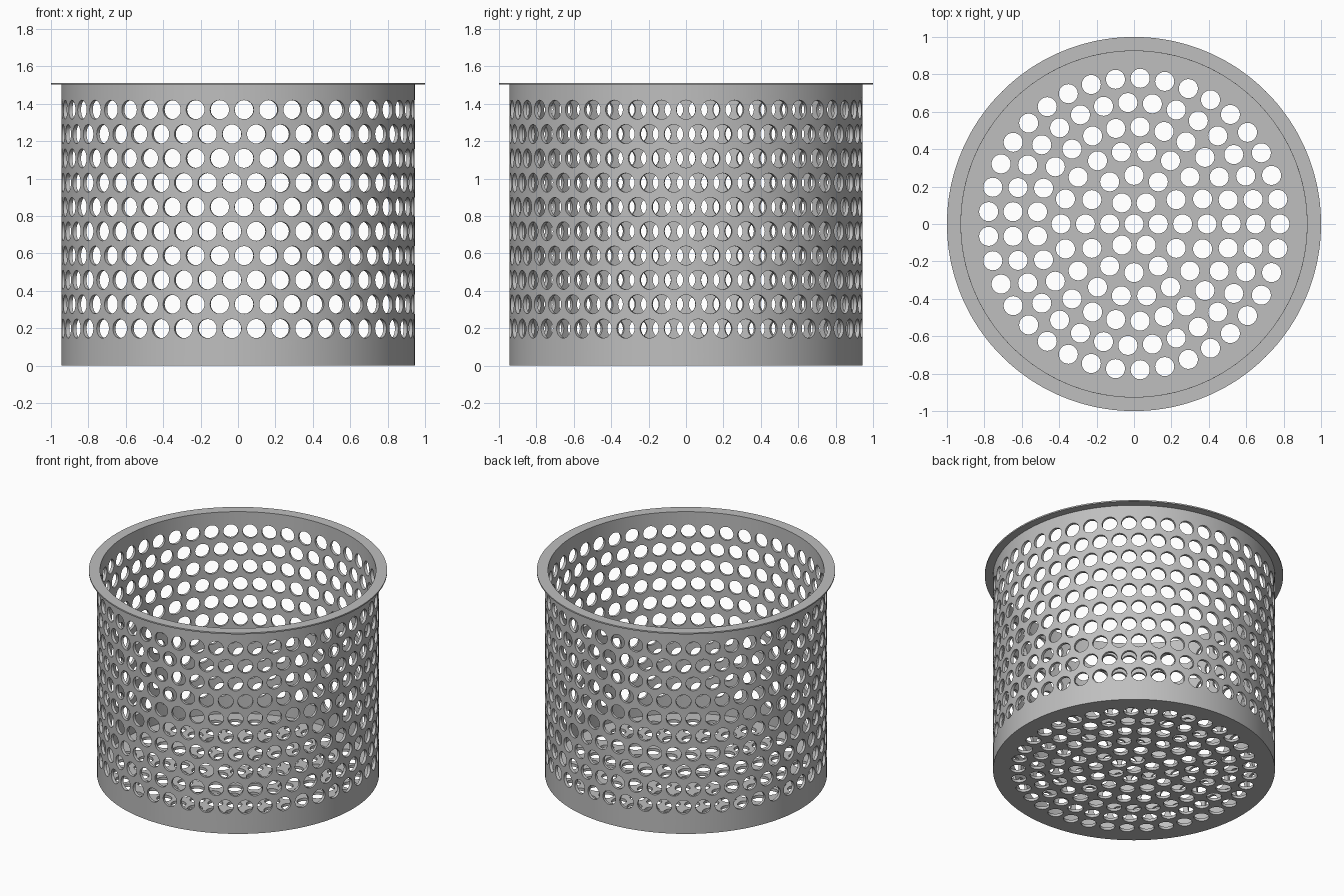
import bpy, bmesh
from math import pi, tau, sin, cos, floor

if "Cube" in bpy.data.objects:
    bpy.data.objects.remove(bpy.data.objects["Cube"], do_unlink=True)

OUTER, INNER, LIP = 0.945, 0.925, 1.0     # radii
HEIGHT, SHEET, LIP_T = 1.512, 0.02, 0.01  # height and thicknesses
PITCH, HOLE = 0.13, 0.051                 # hole spacing and radius
ROWS, COLS, SIDE = 10, 45, 6              # wall holes, points per cell side
FIRST = 0.198                             # height of lowest hole row

steel = bpy.data.materials.new("steel grey")
steel.use_nodes = True
grey = (0.52, 0.52, 0.52, 1)
steel.diffuse_color = grey
steel.node_tree.nodes["Principled BSDF"].inputs["Base Color"].default_value = grey


def finish(obj):
    """Apply modifiers, set material and smooth the curved faces."""
    bpy.ops.object.select_all(action='DESELECT')
    obj.select_set(True)
    bpy.context.view_layer.objects.active = obj
    bpy.ops.object.convert(target='MESH')
    obj = bpy.context.view_layer.objects.active
    obj.data.materials.clear()
    obj.data.materials.append(steel)
    bm = bmesh.new()
    bm.from_mesh(obj.data)
    bmesh.ops.remove_doubles(bm, verts=bm.verts, dist=1e-5)
    bmesh.ops.recalc_face_normals(bm, faces=bm.faces)
    bm.to_mesh(obj.data)
    bm.free()
    bpy.ops.object.shade_smooth_by_angle(angle=pi / 6)


def plate(name, circles, bottom, thickness):
    """Flat sheet from circles (x, y, radius, points); inner ones are holes."""
    curve = bpy.data.curves.new(name, 'CURVE')
    curve.dimensions = '2D'
    curve.fill_mode = 'BOTH'
    curve.extrude = thickness / 2
    for x, y, r, n in circles:
        spline = curve.splines.new('POLY')
        spline.points.add(n - 1)
        spline.use_cyclic_u = True
        for i, p in enumerate(spline.points):
            a = tau * i / n
            p.co = (x + r * cos(a), y + r * sin(a), 0, 1)
    obj = bpy.data.objects.new(name, curve)
    obj.location.z = bottom + thickness / 2
    bpy.context.collection.objects.link(obj)
    finish(obj)


# Perforated base: concentric rings filled at an even pitch
segments = COLS * SIDE
holes = [(0, 0, HOLE, SIDE * 4)]
for ring in range(1, 7):
    r = ring * PITCH
    count = floor(tau * r / PITCH)
    holes += [(r * cos(tau * k / count), r * sin(tau * k / count), HOLE, SIDE * 4)
              for k in range(count)]
plate("perforated_base", [(0, 0, OUTER, segments)] + holes, 0, SHEET)

# Flat lip around the top
plate("top_lip", [(0, 0, LIP, segments), (0, 0, INNER, segments)],
      HEIGHT - LIP_T, LIP_T)

# Perforated wall: staggered cells, each a square ring around a round hole
bm = bmesh.new()


def wall_vert(angle, z):
    return bm.verts.new((OUTER * cos(angle), OUTER * sin(angle), z))


step = tau / COLS
corners = [(-1, -1), (1, -1), (1, 1), (-1, 1)]
border = []
for k, (ax, az) in enumerate(corners):
    bx, bz = corners[(k + 1) % 4]
    border += [(ax + (bx - ax) * t / SIDE, az + (bz - az) * t / SIDE)
               for t in range(SIDE)]
n = len(border)
for row in range(ROWS):
    z = FIRST + row * PITCH
    for col in range(COLS):
        mid = step * (col + (0 if row % 2 else 0.5))
        edge = [wall_vert(mid + u * step / 2, z + v * PITCH / 2) for u, v in border]
        rim = []
        for i in range(n):
            a = tau * i / n - 3 * pi / 4
            rim.append(wall_vert(mid + HOLE * cos(a) / OUTER, z + HOLE * sin(a)))
        for i in range(n):
            j = (i + 1) % n
            bm.faces.new((edge[i], edge[j], rim[j], rim[i]))

# Plain bands below and above the holes
low = FIRST - PITCH / 2
for z0, z1 in ((SHEET, low), (low + ROWS * PITCH, HEIGHT - LIP_T)):
    for i in range(segments):
        a, b = tau * i / segments, tau * (i + 1) / segments
        bm.faces.new((wall_vert(a, z0), wall_vert(b, z0),
                      wall_vert(b, z1), wall_vert(a, z1)))

bmesh.ops.remove_doubles(bm, verts=bm.verts, dist=1e-4)
mesh = bpy.data.meshes.new("perforated_wall")
bm.to_mesh(mesh)
bm.free()
wall = bpy.data.objects.new("perforated_wall", mesh)
bpy.context.collection.objects.link(wall)
solid = wall.modifiers.new("thickness", 'SOLIDIFY')
solid.thickness = OUTER - INNER
solid.offset = -1
finish(wall)
